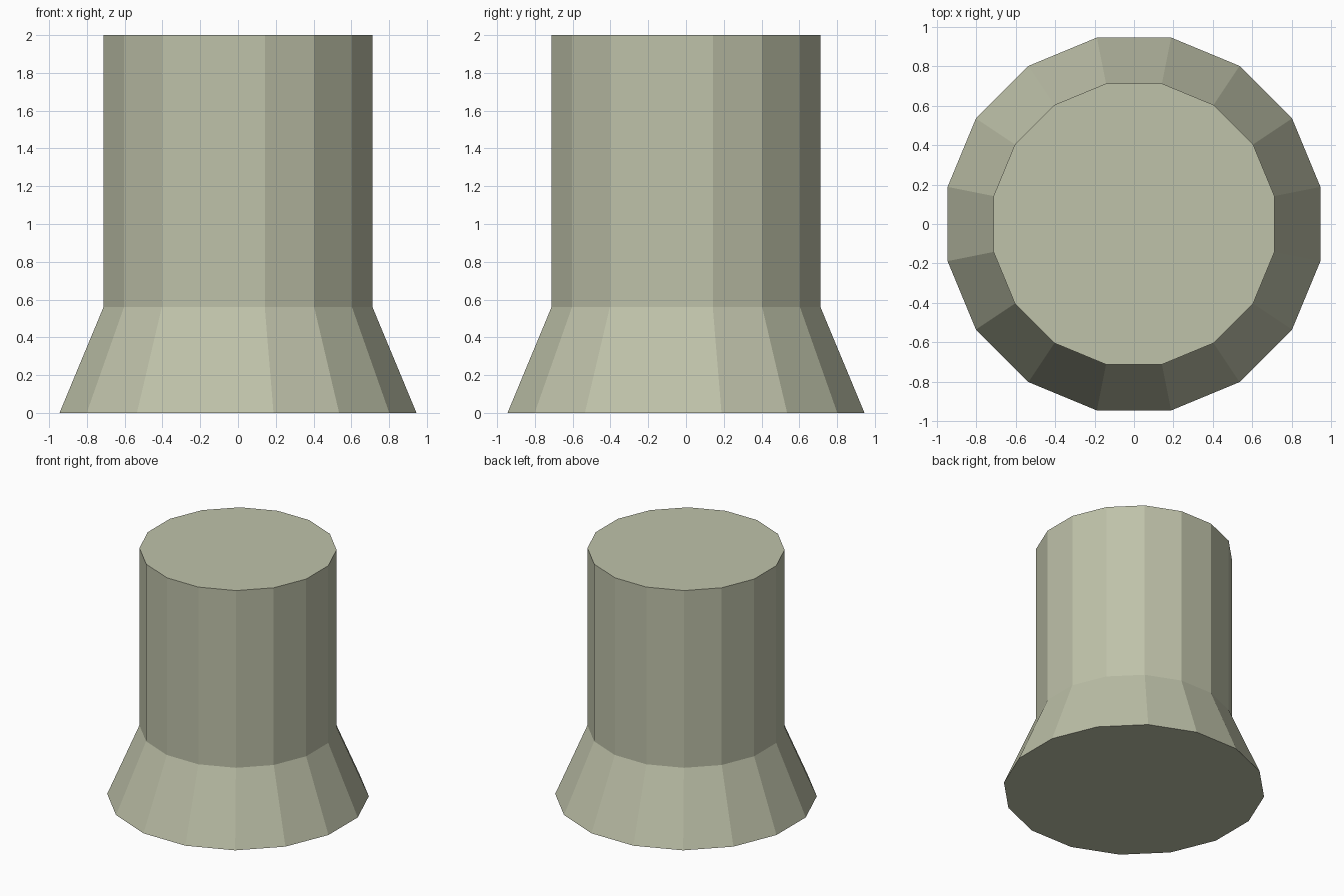
import bpy, bmesh, math

if "Cube" in bpy.data.objects:
    bpy.data.objects.remove(bpy.data.objects["Cube"])

SIDES = 16
FLAT = math.cos(math.pi / SIDES)
# (half-width across flats, height) from the foot up
PROFILE = [(0.945, 0.0), (0.712, 0.56), (0.712, 2.0)]

bm = bmesh.new()

# Rings of the flared column, turned half a step so flats face the axes
rings = []
for half_width, z in PROFILE:
    r = half_width / FLAT
    rings.append([bm.verts.new((r * math.cos((i + 0.5) * math.tau / SIDES),
                                r * math.sin((i + 0.5) * math.tau / SIDES), z))
                  for i in range(SIDES)])

# Side faces
for low, high in zip(rings, rings[1:]):
    for i in range(SIDES):
        j = (i + 1) % SIDES
        bm.faces.new((low[i], low[j], high[j], high[i]))

# End caps
bm.faces.new(rings[0][::-1])
bm.faces.new(rings[-1])

mesh = bpy.data.meshes.new("flared_column")
bm.to_mesh(mesh)
bm.free()
column = bpy.data.objects.new("flared_column", mesh)
bpy.context.collection.objects.link(column)

# Pale olive grey
mat = bpy.data.materials.new("pale_olive")
mat.diffuse_color = (0.52, 0.54, 0.40, 1.0)
mat.use_nodes = True
mat.node_tree.nodes["Principled BSDF"].inputs["Base Color"].default_value = mat.diffuse_color
mesh.materials.append(mat)
